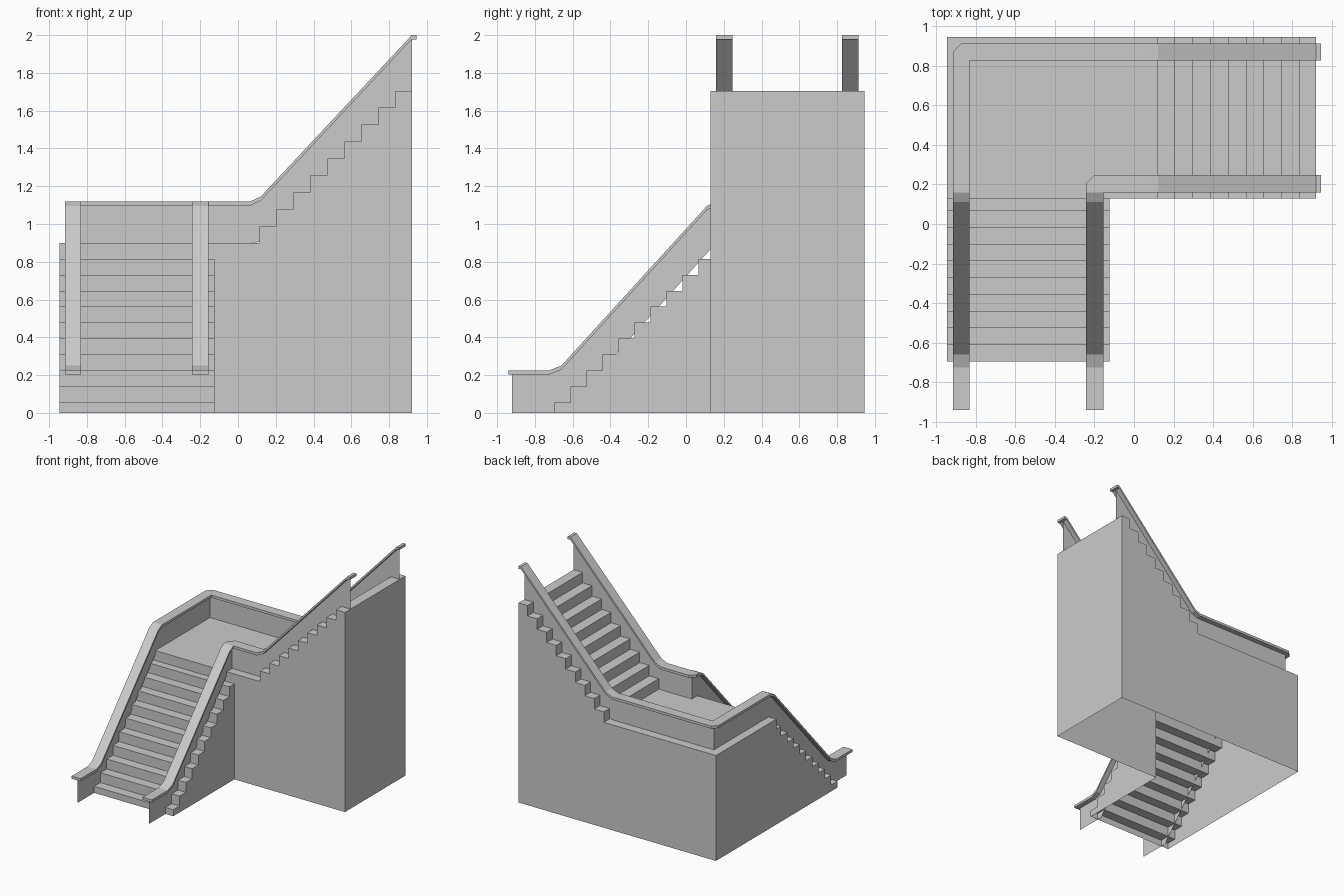
import bpy, bmesh

if "Cube" in bpy.data.objects:
    bpy.data.objects.remove(bpy.data.objects["Cube"])


def finish(name, bm):
    bmesh.ops.remove_doubles(bm, verts=bm.verts, dist=1e-5)
    bmesh.ops.recalc_face_normals(bm, faces=bm.faces)
    me = bpy.data.meshes.new(name)
    bm.to_mesh(me)
    bm.free()
    ob = bpy.data.objects.new(name, me)
    bpy.context.collection.objects.link(ob)
    return ob


def face(bm, pts):
    return bm.faces.new([bm.verts.new(p) for p in pts])


def steps(u0, z0, run, rise, count, end):
    """Side profile of a flight: riser then tread, repeated."""
    pts = []
    for k in range(count):
        z = z0 + rise * k
        pts.append((u0 + run * k, z))
        pts.append((u0 + run * (k + 1) if k < count - 1 else end, z))
        if k < count - 1:
            continue
    return pts


def shell(name, profile, place, a, b, side_a, side_b):
    """Open-bottomed shell: profile strip from a to b plus two side walls."""
    bm = bmesh.new()
    for p, q in zip(profile, profile[1:]):
        face(bm, [place(*p, a), place(*q, a), place(*q, b), place(*p, b)])
    face(bm, [place(*p, a) for p in side_a])
    face(bm, [place(*p, b) for p in side_b])
    return finish(name, bm)


# Lower flight, rising towards +y
low = [(-0.695, 0)] + steps(-0.695, 0.055, 0.0845, 0.0845, 10, 0.13)
shell("lower_flight", low + [(0.13, 0.90)], lambda u, z, w: (w, u, z),
      -0.945, -0.125, low + [(0.13, 0)], low + [(0.13, 0)])

# Landing and upper flight, rising towards +x
climb = [(0.115, 0.90)] + steps(0.115, 0.99, 0.09, 0.0894, 9, 0.92) + [(0.92, 0)]
high = [(-0.945, 0), (-0.945, 0.90)] + climb
front = [(-0.125, 0), (-0.125, 0.90)] + climb
shell("landing_and_upper_flight", high, lambda u, z, w: (u, w, z),
      0.13, 0.945, front, high)


def handrail(name, xo, xi, yo, yi, cham):
    """Flat cap following both flights, with a chamfered outer corner."""
    st = [((xo, y), (xi, y), z) for y, z in
          [(-0.94, 0.225), (-0.725, 0.225), (-0.66, 0.25), (0.11, 1.095), (0.158, 1.12)]]
    st += [((xo, yo - cham), (xi, yi), 1.12), ((xo + cham, yo), (xi, yi), 1.12)]
    st += [((x, yo), (x, yi), z) for x, z in
           [(0.065, 1.12), (0.12, 1.145), (0.92, 2.0), (0.945, 2.0)]]
    bm = bmesh.new()
    rings = []
    for o, i, z in st:
        rings.append([(*o, z), (*i, z), (*i, z - 0.022), (*o, z - 0.022)])
    for r, s in zip(rings, rings[1:]):
        for k in range(4):
            pts = [r[k], r[(k + 1) % 4], s[(k + 1) % 4], s[k]]
            uniq = list(dict.fromkeys(pts))
            if len(uniq) > 2:
                face(bm, uniq)
    face(bm, rings[0])
    face(bm, rings[-1])
    return finish(name, bm)


def panel(name, x, y):
    """Thin balustrade sheet under the handrail: (x, y, bottom, top)."""
    st = [(x, -0.92, 0, 0.205), (x, -0.725, 0, 0.205), (x, -0.65, 0, 0.24),
          (x, 0.11, 0.845, 1.075), (x, 0.16, 0.90, 1.10), (x, y, 0.90, 1.10),
          (0.065, y, 0.90, 1.10), (0.12, y, 0.905, 1.125), (0.92, y, 1.70, 1.98)]
    bm = bmesh.new()
    for (ax, ay, ab, at), (bx, by, bb, bt) in zip(st, st[1:]):
        face(bm, [(ax, ay, ab), (bx, by, bb), (bx, by, bt), (ax, ay, at)])
    return finish(name, bm)


# Outer and inner balustrades
for side, xo, xi, yo, yi in [("outer", -0.915, -0.83, 0.912, 0.825),
                             ("inner", -0.2425, -0.155, 0.247, 0.16)]:
    handrail(side + "_handrail", xo, xi, yo, yi, 0.042)
    panel(side + "_balustrade_panel", (xo + xi) / 2, (yo + yi) / 2)
